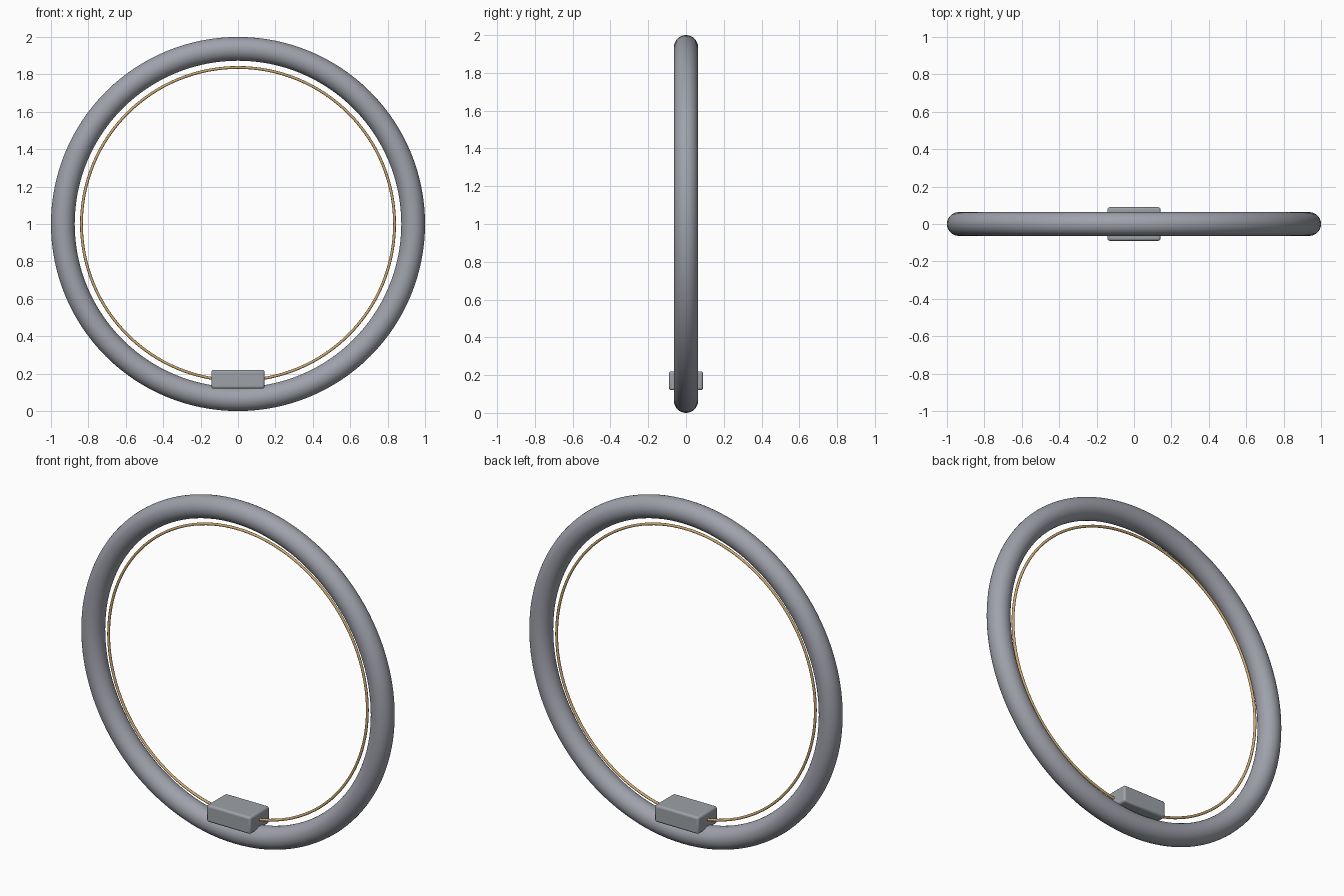
import bpy
import math

if "Cube" in bpy.data.objects:
    bpy.data.objects.remove(bpy.data.objects["Cube"])


def material(name, color):
    m = bpy.data.materials.new(name)
    m.diffuse_color = (*color, 1)
    m.use_nodes = True
    m.node_tree.nodes["Principled BSDF"].inputs["Base Color"].default_value = m.diffuse_color
    return m


def ring(name, major, minor, segments, sides, mat):
    bpy.ops.mesh.primitive_torus_add(
        major_radius=major, minor_radius=minor, major_segments=segments,
        minor_segments=sides, location=(0, 0, 1), rotation=(math.pi / 2, 0, 0))
    finish(name, mat)


def finish(name, mat):
    ob = bpy.context.object
    ob.name = name
    ob.data.materials.append(mat)
    bpy.ops.object.transform_apply(location=False, rotation=True, scale=True)
    bpy.ops.object.shade_smooth_by_angle(angle=math.radians(35))
    return ob


steel = material("steel grey", (0.35, 0.36, 0.41))
housing = material("housing grey", (0.34, 0.36, 0.39))
brass = material("brass", (0.62, 0.40, 0.17))

# Thick outer tube and thin inner wire
ring("outer_ring", 0.9365, 0.0635, 128, 32, steel)
ring("inner_wire", 0.837, 0.0075, 128, 12, brass)

# Rounded clamp block joining both rings at the bottom
bpy.ops.mesh.primitive_cube_add(size=1, location=(0, 0, 0.17))
bpy.context.object.scale = (0.284, 0.18, 0.1)
block = finish("clamp_block", housing)
bevel = block.modifiers.new("rounded edges", "BEVEL")
bevel.width = 0.012
bevel.segments = 3
